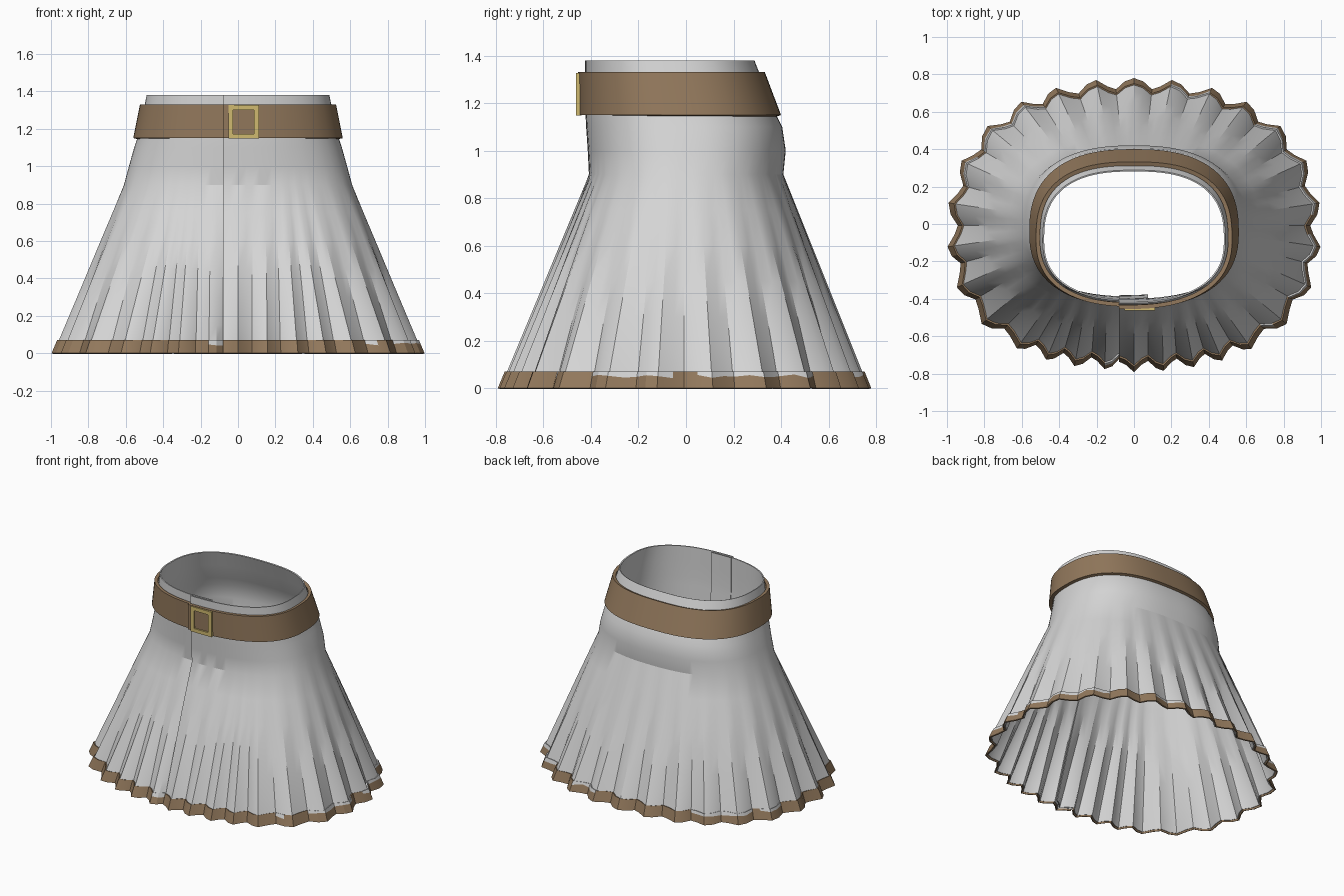
import bpy, bmesh, math, random
from mathutils import Vector

if "Cube" in bpy.data.objects:
    bpy.data.objects.remove(bpy.data.objects["Cube"])

random.seed(4)


def material(name, rgb):
    m = bpy.data.materials.new(name)
    m.diffuse_color = (*rgb, 1)
    m.use_nodes = True
    m.node_tree.nodes["Principled BSDF"].inputs["Base Color"].default_value = m.diffuse_color
    return m


CLOTH = material("pale grey cloth", (0.67, 0.67, 0.67))
LEATHER = material("brown leather", (0.29, 0.19, 0.108))
BRASS = material("brass", (0.63, 0.49, 0.16))

# Rows: z, half width, front y, back y, front roundness, back roundness, pleat depth
SKIRT = [
    (0.00, 0.99, -0.77, 0.77, 2.4, 2.25, 0.058),
    (0.30, 0.863, -0.645, 0.65, 2.4, 2.3, 0.034),
    (0.60, 0.737, -0.52, 0.53, 2.4, 2.35, 0.013),
    (0.90, 0.61, -0.395, 0.41, 2.4, 2.4, 0.0),
    (1.00, 0.583, -0.40, 0.42, 2.4, 2.45, 0.0),
    (1.10, 0.555, -0.407, 0.405, 2.4, 2.5, 0.0),
    (1.16, 0.535, -0.41, 0.375, 2.4, 2.5, 0.0),
    (1.38, 0.488, -0.412, 0.288, 2.4, 2.6, 0.0),
]
BELT = [
    (1.15, 0.56, -0.44, 0.40, 2.4, 2.5, 0.0),
    (1.33, 0.524, -0.442, 0.332, 2.4, 2.6, 0.0),
]
FORWARD = 0.025  # the widest line sits a little in front of the middle

# Pleat ridges on the right half, back to front, mirrored to the left
RIDGES = [90, 78.4, 65.9, 54.4, 41, 26, 9.8, -7.3, -23.6, -39.5,
          -53.5, -63.1, -71.8, -81, -90]
FOLD = [(0, 0), (0.25, 0.3), (0.5, 1), (0.72, 0.7)]
SEAM, SEAM_X = -94.5, -0.08


def pleat_columns():
    right = [(p + (q - p) * f, d) for p, q in zip(RIDGES, RIDGES[1:]) for f, d in FOLD]
    right.append((-90, 0))
    left = [(180 - t, d) for t, d in right if abs(t) < 89.9]
    cols = [(t - 360 if t > SEAM + 360.1 else t, d) for t, d in right + left]
    cols.append((SEAM, 1))
    return sorted(cols)


def profile(rows, z):
    for lo, hi in zip(rows, rows[1:]):
        if z <= hi[0] + 1e-6:
            break
    f = (z - lo[0]) / (hi[0] - lo[0])
    return [p + (q - p) * f for p, q in zip(lo[1:], hi[1:])]


def surface_point(rows, theta, fold, z, offset):
    a, yf, yb, nf, nb, depth = profile(rows, z)
    cy = (yb + yf) / 2 - FORWARD
    # keep the folds near the front seam upright
    d = (theta + 90 + 180) % 360 - 180
    d += (0.99 / a - 1) * d * math.exp(-(d / 20) ** 2)
    t = math.radians(d - 90)
    c, s = math.cos(t), math.sin(t)
    n, b = (nb, yb - cy) if s > 0 else (nf, cy - yf)
    r = (abs(c) ** n + abs(s) ** n) ** (-1 / n)
    normal = Vector((c / a, s / b, 0)).normalized()
    # the overlapping end lies on top and blends into the wrap
    lift = 0.015 * math.exp(-(theta - SEAM) / 25)
    p = Vector((a * r * c, cy + b * r * s, z)) + normal * (offset + lift - depth * fold)
    if abs((theta - SEAM + 180) % 360 - 180) < 0.01:
        p.x = SEAM_X
    return p


def sheet(name, rows, cols, heights, offset, mats, thickness, ragged=False):
    bm = bmesh.new()
    grid = []
    for t, fold in cols:
        hs = list(heights)
        if ragged:
            hs[1] += random.uniform(-0.008, 0.008)
        grid.append([bm.verts.new(surface_point(rows, t, fold, z, offset)) for z in hs])
    patch = 0
    for p, q in zip(grid, grid[1:]):
        # uneven cloth patches along the top of the trim come in short runs
        if random.random() < 0.45:
            patch = int(random.random() < 0.5)
        for i in range(len(heights) - 1):
            f = bm.faces.new((p[i], q[i], q[i + 1], p[i + 1]))
            if ragged and i == 1:
                f.material_index = patch
    me = bpy.data.meshes.new(name)
    bm.to_mesh(me)
    bm.free()
    for m in mats:
        me.materials.append(m)
    ob = bpy.data.objects.new(name, me)
    bpy.context.collection.objects.link(ob)
    bpy.ops.object.select_all(action='DESELECT')
    ob.select_set(True)
    bpy.context.view_layer.objects.active = ob
    mod = ob.modifiers.new("thickness", 'SOLIDIFY')
    mod.thickness = thickness
    mod.offset = -1
    bpy.ops.object.modifier_apply(modifier=mod.name)
    bpy.ops.object.shade_smooth_by_angle(angle=math.radians(24))
    return ob


columns = pleat_columns()
levels = [0.008, 0.07, 0.15, 0.3, 0.45, 0.6, 0.75, 0.9, 1.0, 1.1, 1.16, 1.27, 1.38]

# Wrapped pleated skirt and the end tucked under the overlap
sheet("skirt", SKIRT, columns, levels, 0, [CLOTH], 0.008)
under = [c for c in columns if c[0] < -85.4]
sheet("under_flap", SKIRT, under, levels, -0.022, [CLOTH], 0.006)

# Leather trim along the hem
sheet("hem_trim", SKIRT, columns, [0.0, 0.05, 0.07], 0.01, [LEATHER, CLOTH], 0.009, ragged=True)

# Waist belt
sheet("belt", BELT, columns, [1.15, 1.33], 0, [LEATHER], 0.022)

# Square buckle frame
X0, X1, Z0, Z1, W = -0.052, 0.112, 1.147, 1.327, 0.026
bm = bmesh.new()
outer = [(X0, Z0), (X1, Z0), (X1, Z1), (X0, Z1)]
inner = [(X0 + W, Z0 + W), (X1 - W, Z0 + W), (X1 - W, Z1 - W), (X0 + W, Z1 - W)]
loops = [[bm.verts.new((x, y, z)) for x, z in ring]
         for ring, y in ((outer, -0.44), (outer, -0.463), (inner, -0.463), (inner, -0.44))]
for k in range(4):
    p, q = loops[k], loops[(k + 1) % 4]
    for i in range(4):
        j = (i + 1) % 4
        bm.faces.new((p[i], p[j], q[j], q[i]))
bmesh.ops.recalc_face_normals(bm, faces=bm.faces[:])
mesh = bpy.data.meshes.new("buckle")
bm.to_mesh(mesh)
bm.free()
mesh.materials.append(BRASS)
bpy.context.collection.objects.link(bpy.data.objects.new("buckle", mesh))
